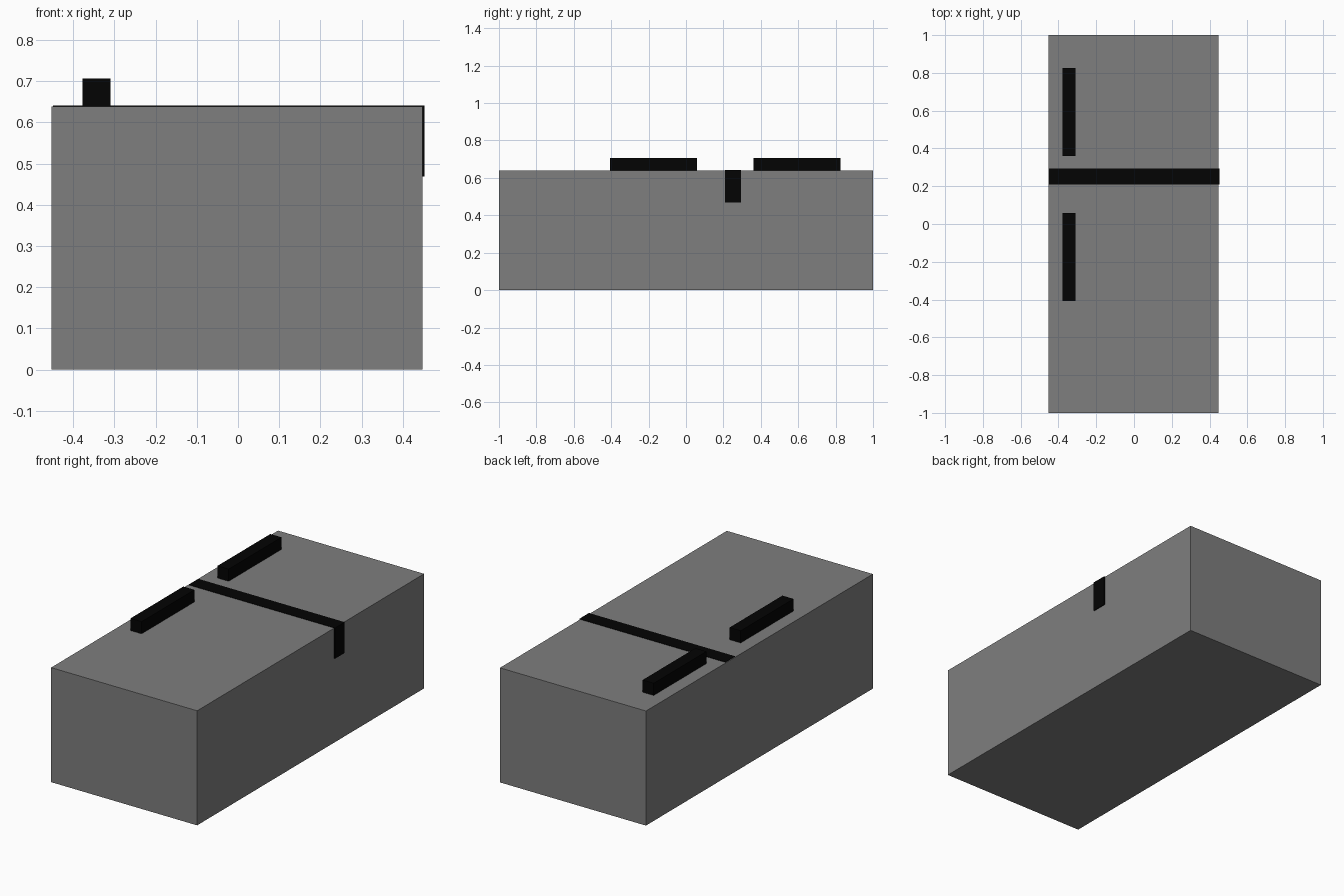
import bpy
import bmesh

if "Cube" in bpy.data.objects:
    bpy.data.objects.remove(bpy.data.objects["Cube"])

def material(name, value):
    mat = bpy.data.materials.new(name)
    mat.diffuse_color = (value, value, value, 1)
    mat.use_nodes = True
    mat.node_tree.nodes["Principled BSDF"].inputs["Base Color"].default_value = mat.diffuse_color
    return mat


black = material("black", 0.001)
grey = material("dark_grey", 0.21)


def prism(name, profile, y0, y1, mat):
    """Extrude an x-z profile along y."""
    bm = bmesh.new()
    face = bm.faces.new([bm.verts.new((x, y0, z)) for x, z in profile])
    ext = bmesh.ops.extrude_face_region(bm, geom=[face], use_keep_orig=True)
    verts = [g for g in ext["geom"] if isinstance(g, bmesh.types.BMVert)]
    bmesh.ops.translate(bm, verts=verts, vec=(0, y1 - y0, 0))
    bmesh.ops.recalc_face_normals(bm, faces=bm.faces[:])
    mesh = bpy.data.meshes.new(name)
    bm.to_mesh(mesh)
    bm.free()
    mesh.materials.append(mat)
    obj = bpy.data.objects.new(name, mesh)
    bpy.context.collection.objects.link(obj)
    return obj


def rect(x0, x1, z0, z1):
    return [(x0, z0), (x1, z0), (x1, z1), (x0, z1)]


# Main box
prism("body", rect(-0.453, 0.448, 0, 0.639), -1, 1, grey)

# Two raised bars along the left edge of the top
for name, y0 in (("front_bar", -0.407), ("back_bar", 0.36)):
    prism(name, rect(-0.378, -0.31, 0.638, 0.707), y0, y0 + 0.465, black)

# Thin strap across the top, folded down over the right side
strap = [(-0.449, 0.638), (0.447, 0.638), (0.447, 0.469),
         (0.453, 0.469), (0.453, 0.641), (-0.449, 0.641)]
prism("strap", strap, 0.208, 0.293, black)
